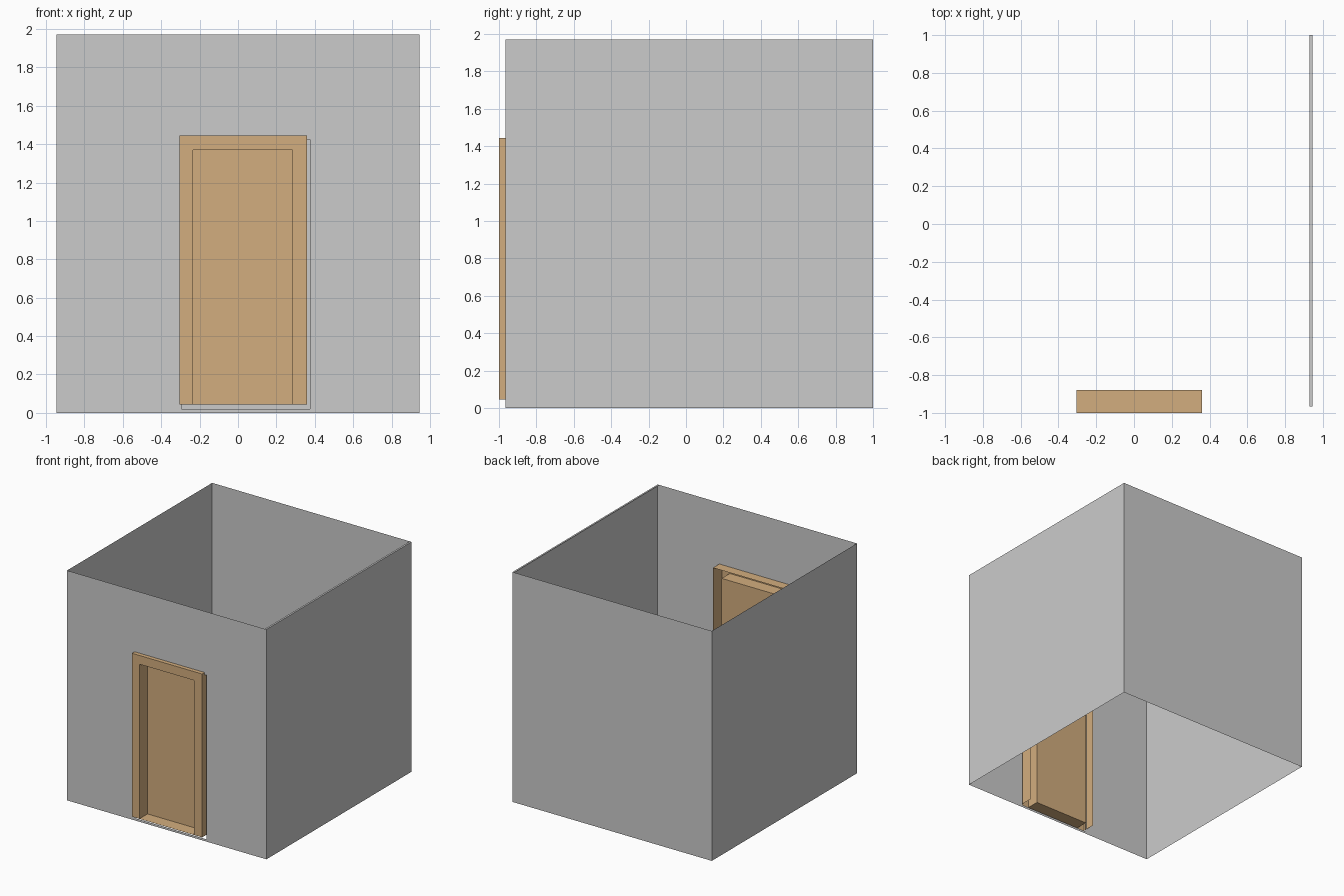
import bpy, bmesh

if "Cube" in bpy.data.objects:
    bpy.data.objects.remove(bpy.data.objects["Cube"])


def build(name, quads, material=None):
    """Make one object from a list of four-cornered sheets."""
    bm = bmesh.new()
    for quad in quads:
        bm.faces.new([bm.verts.new(p) for p in quad])
    bmesh.ops.remove_doubles(bm, verts=bm.verts, dist=1e-4)
    mesh = bpy.data.meshes.new(name)
    bm.to_mesh(mesh)
    bm.free()
    obj = bpy.data.objects.new(name, mesh)
    bpy.context.collection.objects.link(obj)
    if material:
        mesh.materials.append(material)
    return obj


# Sheets normal to x, y and z; flip reverses the facing direction
def facing(quad, flip):
    return quad[::-1] if flip else quad


def sheet_x(x, y0, y1, z0, z1, flip=False):
    return facing([(x, y0, z0), (x, y1, z0), (x, y1, z1), (x, y0, z1)], flip)


def sheet_y(y, x0, x1, z0, z1, flip=False):
    return facing([(x0, y, z0), (x1, y, z0), (x1, y, z1), (x0, y, z1)], flip)


def sheet_z(z, x0, x1, y0, y1, flip=False):
    return facing([(x0, y0, z), (x1, y0, z), (x1, y1, z), (x0, y1, z)], flip)


W, FRONT, BACK, H = 0.945, -0.965, 1.0, 1.97

# Side and back walls
build("left_wall", [sheet_x(-W, FRONT, BACK, 0, H, True)])
build("back_wall", [sheet_y(BACK, -W, W, 0, H, True)])
build("right_wall", [sheet_x(W, FRONT, BACK, 0, H),
                     sheet_z(H, W - 0.016, W, FRONT, BACK)])

# Front wall around the door opening
hx0, hx1, hz0, hz1 = -0.295, 0.375, 0.02, 1.425
build("front_wall", [
    sheet_y(FRONT, -W, hx0, 0, H),
    sheet_y(FRONT, hx1, W, 0, H),
    sheet_y(FRONT, hx0, hx1, 0, hz0),
    sheet_y(FRONT, hx0, hx1, hz1, H),
])

brown = bpy.data.materials.new("brown_wood")
brown.diffuse_color = (0.65, 0.42, 0.21, 1)
brown.use_nodes = True
brown.node_tree.nodes["Principled BSDF"].inputs["Base Color"].default_value = brown.diffuse_color

# Open-backed door frame: outer sides, front border and inner reveal
ox0, ox1, oz = -0.305, 0.36, 1.445
ix0, ix1, iz = -0.235, 0.285, 1.37
y0, y1, yp, zb = -1.0, -0.88, -0.89, 0.045
build("door_frame", [
    sheet_x(ox0, y0, y1, zb, oz, True),
    sheet_x(ox1, y0, y1, zb, oz),
    sheet_z(oz, ox0, ox1, y0, y1),
    sheet_y(y0, ox0, ix0, zb, iz),
    sheet_y(y0, ix1, ox1, zb, iz),
    sheet_y(y0, ox0, ox1, iz, oz),
    sheet_x(ix0, y0, yp, zb, iz),
    sheet_x(ix1, y0, yp, zb, iz, True),
    sheet_z(iz, ix0, ix1, y0, yp, True),
    sheet_z(zb, ix0, ix1, y0, yp),
], brown)

# Recessed door leaf
build("door_panel", [sheet_y(yp, ix0, ix1, zb, iz)], brown)
